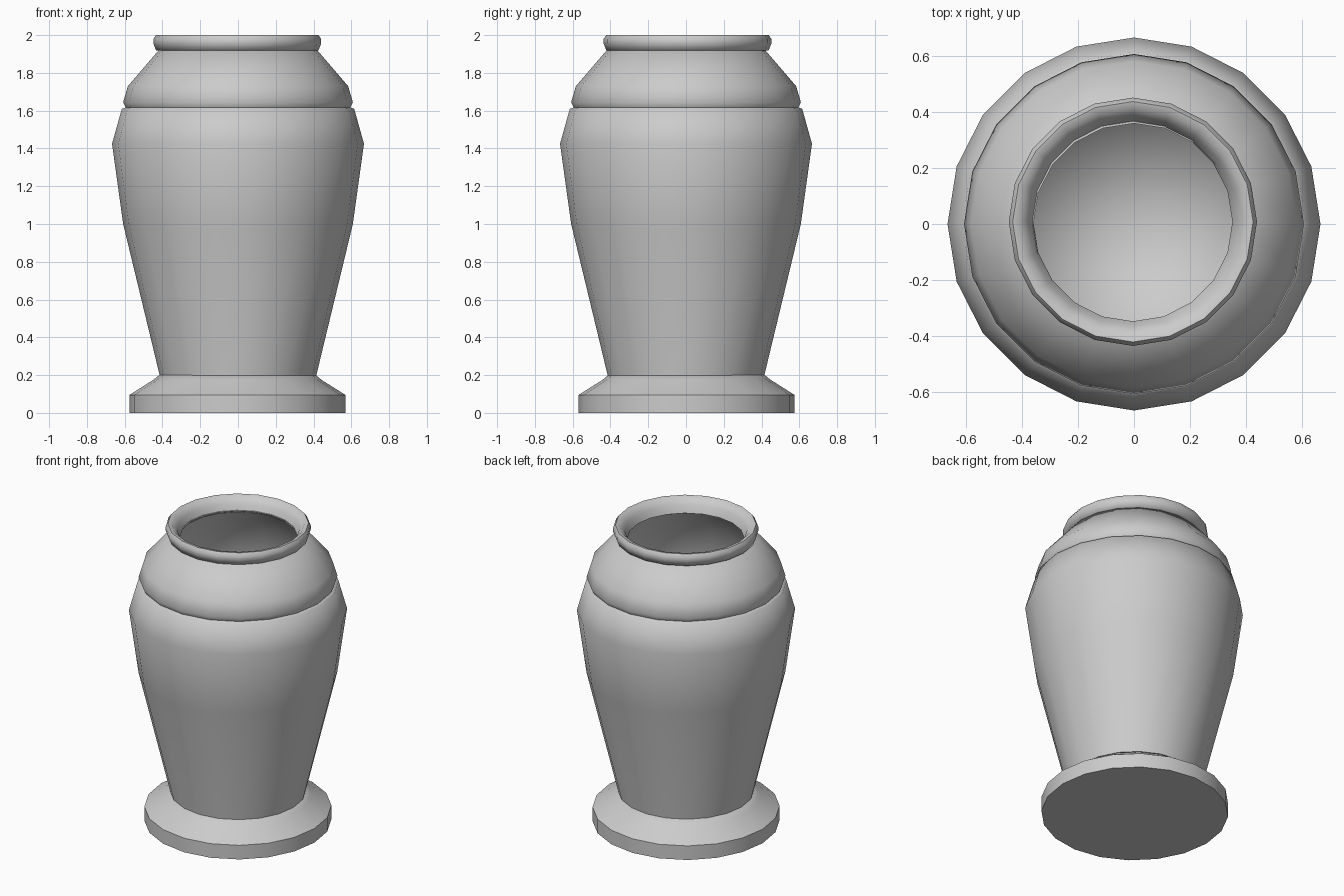
import bpy, bmesh, math

if "Cube" in bpy.data.objects:
    bpy.data.objects.remove(bpy.data.objects["Cube"])

SIDES = 20


def lathe(name, profile, angle=40, offset=(0, 0), closed=False):
    """Revolve (radius, z) points; a radius of 0 makes a pole."""
    bm = bmesh.new()
    rings = []
    for r, z in profile:
        if r == 0:
            rings.append([bm.verts.new((offset[0], offset[1], z))] * SIDES)
        else:
            rings.append([bm.verts.new((offset[0] + r * math.cos(2 * math.pi * i / SIDES),
                                        offset[1] + r * math.sin(2 * math.pi * i / SIDES), z))
                          for i in range(SIDES)])
    pairs = list(zip(rings, rings[1:]))
    if closed:
        pairs.append((rings[-1], rings[0]))
    for a, b in pairs:
        for i in range(SIDES):
            j = (i + 1) % SIDES
            quad = list(dict.fromkeys((a[i], a[j], b[j], b[i])))
            bm.faces.new(quad)
    bmesh.ops.recalc_face_normals(bm, faces=bm.faces)
    mesh = bpy.data.meshes.new(name)
    bm.to_mesh(mesh)
    bm.free()
    obj = bpy.data.objects.new(name, mesh)
    bpy.context.collection.objects.link(obj)
    bpy.ops.object.select_all(action='DESELECT')
    obj.select_set(True)
    bpy.context.view_layer.objects.active = obj
    bpy.ops.object.shade_smooth_by_angle(angle=math.radians(angle))
    return obj


# Flared foot with flat underside
lathe("foot", [(0, 0), (0.572, 0), (0.572, 0.095), (0.445, 0.175), (0.415, 0.2),
               (0, 0.2)], 50, (-0.003, 0.003))

# Hollow body: outer wall, stepped collar, shoulder, then inner wall and floor
lathe("body", [(0, 0.16), (0.412, 0.16), (0.415, 0.2), (0.608, 1.0), (0.667, 1.425),
               (0.615, 1.61), (0.594, 1.617), (0.608, 1.645), (0.583, 1.73), (0.42, 1.92),
               (0.36, 1.92), (0.52, 1.71), (0.60, 1.425), (0.54, 1.0), (0.36, 0.24),
               (0, 0.2)], 75)

# Rolled lip, sitting very slightly off axis
lathe("rim", [(0.405, 1.915), (0.43, 1.92), (0.444, 1.955), (0.444, 1.98), (0.43, 2.0),
              (0.405, 1.995), (0.375, 1.96), (0.356, 1.91)], 60, (-0.004, 0.008), closed=True)
